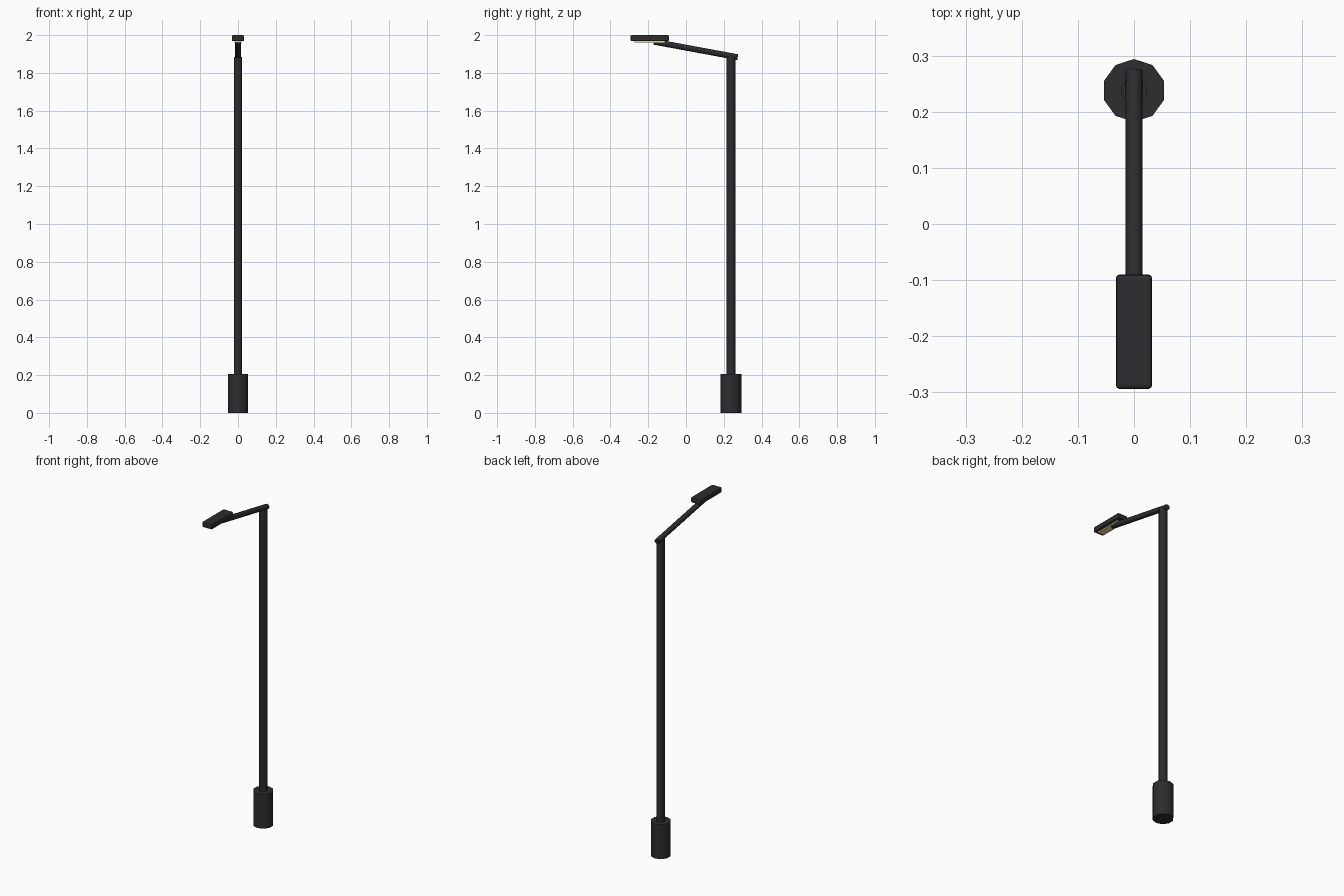
import bpy, math
from mathutils import Vector

if "Cube" in bpy.data.objects:
    bpy.data.objects.remove(bpy.data.objects["Cube"])


def material(name, rgb):
    m = bpy.data.materials.new(name)
    m.diffuse_color = (*rgb, 1)
    m.use_nodes = True
    m.node_tree.nodes["Principled BSDF"].inputs["Base Color"].default_value = m.diffuse_color
    return m


dark = material("dark_metal", (0.025, 0.026, 0.028))
glow = material("warm_lens", (0.85, 0.72, 0.35))


def rod(name, start, end, radius, sides=10):
    """Cylinder running from start to end."""
    a, b = Vector(start), Vector(end)
    d = b - a
    bpy.ops.mesh.primitive_cylinder_add(vertices=sides, radius=radius, depth=d.length,
                                        location=(a + b) / 2)
    o = bpy.context.object
    o.name = name
    o.rotation_euler = (-math.atan2(d.y, d.z), 0, 0)
    o.data.materials.append(dark)
    bpy.ops.object.shade_smooth_by_angle(angle=math.radians(40))
    return o


def box(name, lo, hi, bevel, mat):
    """Box between two corners with softened edges."""
    lo, hi = Vector(lo), Vector(hi)
    bpy.ops.mesh.primitive_cube_add(size=1, location=(lo + hi) / 2)
    o = bpy.context.object
    o.name = name
    o.scale = hi - lo
    bpy.ops.object.transform_apply(location=False, rotation=False, scale=True)
    o.data.materials.append(mat)
    if bevel:
        mod = o.modifiers.new("soft_edges", "BEVEL")
        mod.width = bevel
        mod.segments = 2
    return o


# Post: wide foot and slim pole
Y = 0.238
rod("base", (0, Y, 0), (0, Y, 0.205), 0.056)
rod("pole", (0, Y, 0.19), (0, Y, 1.885), 0.0235)

# Sloping arm
rod("arm", (0, 0.274, 1.883), (0, -0.17, 1.965), 0.0155)

# Lamp head with the light panel under it
box("lamp_head", (-0.0325, -0.294, 1.968), (0.0325, -0.09, 2.0), 0.007, dark)
box("light_panel", (-0.019, -0.272, 1.961), (0.019, -0.112, 1.972), 0, glow)
